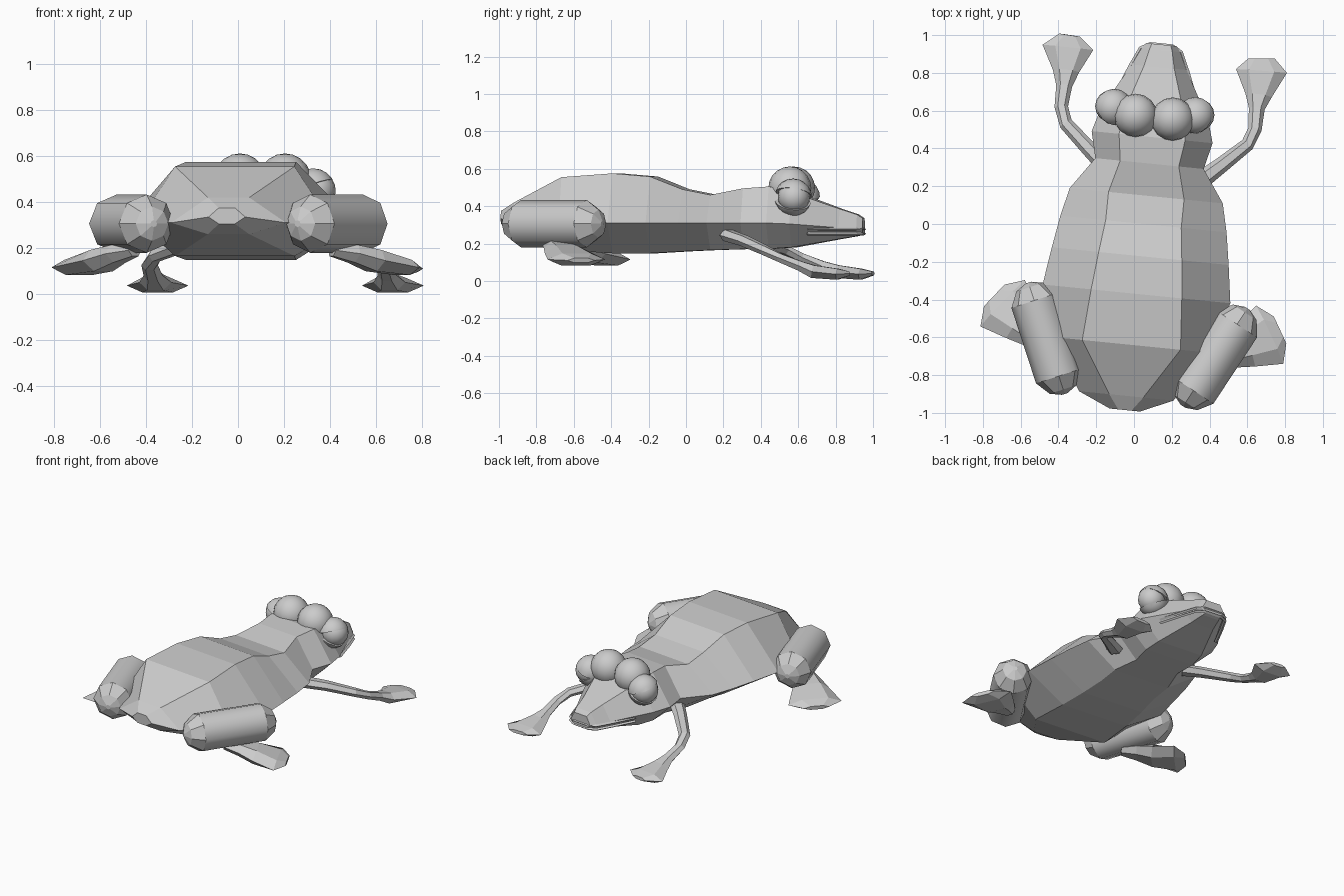
import bpy, bmesh, math
from mathutils import Vector, Matrix

# The whole trunk is turned slightly about z
def turn(x, y, z):
    return Vector((0.05 + x + 0.1 * y, y - 0.1 * x, z))

def finish(name, bm, smooth=None):
    bmesh.ops.recalc_face_normals(bm, faces=bm.faces)
    me = bpy.data.meshes.new(name)
    bm.to_mesh(me)
    bm.free()
    ob = bpy.data.objects.new(name, me)
    bpy.context.collection.objects.link(ob)
    if smooth:
        for p in me.polygons:
            p.use_smooth = smooth(p)
    return ob

def loft(name, rings, smooth=None):
    bm = bmesh.new()
    rows = [[bm.verts.new(p) for p in r] for r in rings]
    n = len(rows[0])
    for a, b in zip(rows, rows[1:]):
        for i in range(n):
            j = (i + 1) % n
            bm.faces.new((a[i], a[j], b[j], b[i]))
    bm.faces.new(rows[0])
    bm.faces.new(rows[-1])
    return finish(name, bm, smooth)

# Limb through (x, y, z, half width, half height) stations
def limb(name, stations, n=6, smooth=None):
    pts = [Vector(s[:3]) for s in stations]
    rings = []
    for i, s in enumerate(stations):
        t = pts[min(i + 1, len(pts) - 1)] - pts[max(i - 1, 0)]
        side = Vector((t.y, -t.x, 0)).normalized()
        up = side.cross(t.normalized())
        rings.append([pts[i] + side * s[3] * math.cos(k * math.tau / n)
                      + up * s[4] * math.sin(k * math.tau / n) for k in range(n)])
    return loft(name, rings, smooth)

# Body and head: y, side half width, top half width, z top, z side, z bottom
sections = [
    (-0.985, 0.08, 0.035, 0.375, 0.335, 0.305),
    (-0.91, 0.25, 0.09, 0.42, 0.31, 0.26),
    (-0.64, 0.42, 0.26, 0.555, 0.31, 0.165),
    (-0.37, 0.497, 0.24, 0.575, 0.31, 0.148),
    (-0.17, 0.468, 0.22, 0.558, 0.31, 0.148),
    (0.0, 0.44, 0.2, 0.49, 0.31, 0.158),
    (0.15, 0.405, 0.2, 0.46, 0.31, 0.165),
    (0.32, 0.287, 0.155, 0.495, 0.31, 0.17),
    (0.46, 0.32, 0.175, 0.505, 0.31, 0.172),
    (0.58, 0.285, 0.16, 0.475, 0.305, 0.18),
    (0.83, 0.145, 0.08, 0.385, 0.285, 0.225),
    (0.92, 0.105, 0.06, 0.355, 0.28, 0.24),
    (0.95, 0.08, 0.05, 0.335, 0.28, 0.25)]
loft("body", [[turn(w, y, zm), turn(t, y, zt), turn(-t, y, zt),
               turn(-w, y, zm), turn(-t, y, zb), turn(t, y, zb)]
              for y, w, t, zt, zm, zb in sections])

# Lips: two thin rims around the snout
for name, z in (("upper_lip", 0.277), ("lower_lip", 0.252)):
    path = [(0.21, 0.67), (0.15, 0.82), (0.105, 0.92), (0.06, 0.945),
            (-0.06, 0.945), (-0.105, 0.92), (-0.15, 0.82), (-0.21, 0.67)]
    limb(name, [(*turn(x, y, z), 0.012, 0.009) for x, y in path], 4)

# Eyes: brow bumps, eyeballs and eyelids
def ball(name, centre, r, cut=None):
    bm = bmesh.new()
    bmesh.ops.create_uvsphere(bm, u_segments=16, v_segments=10, radius=r)
    if cut:
        for co, no in cut:
            g = bm.verts[:] + bm.edges[:] + bm.faces[:]
            r2 = bmesh.ops.bisect_plane(bm, geom=g, plane_co=co, plane_no=no, clear_inner=True)
            ed = [e for e in r2["geom_cut"] if isinstance(e, bmesh.types.BMEdge)]
            bmesh.ops.edgeloop_fill(bm, edges=ed)
    bmesh.ops.translate(bm, verts=bm.verts, vec=centre)
    return finish(name, bm, lambda p: p.area < 0.004)

for tag, s in (("right", 1), ("left", -1)):
    ball("brow_" + tag, turn(s * 0.098, 0.565, 0.497), 0.115)
    eye = turn(s * 0.23, 0.6, 0.45)
    ball("eyeball_" + tag, eye, 0.086)
    lid = turn(s * 0.218, 0.595, 0.447)
    ball("upper_eyelid_" + tag, lid, 0.1, [((0, 0, 0.02), (-0.35 * s, 0.15, 1))])
    ball("lower_eyelid_" + tag, lid, 0.1, [((0, 0, -0.03), (-0.5 * s, -0.1, -1))])

# Front legs with flared hands
limb("front_leg_left", [
    (-0.12, 0.28, 0.245, 0.05, 0.035), (-0.23, 0.39, 0.215, 0.042, 0.032),
    (-0.36, 0.53, 0.165, 0.036, 0.028), (-0.385, 0.62, 0.125, 0.036, 0.026),
    (-0.37, 0.73, 0.08, 0.042, 0.03), (-0.36, 0.81, 0.05, 0.07, 0.04),
    (-0.35, 0.935, 0.036, 0.135, 0.034), (-0.34, 1.0, 0.04, 0.055, 0.012)])
limb("front_leg_right", [
    (0.34, 0.22, 0.245, 0.05, 0.035), (0.46, 0.31, 0.215, 0.042, 0.032),
    (0.6, 0.42, 0.165, 0.036, 0.028), (0.64, 0.5, 0.125, 0.036, 0.026),
    (0.65, 0.61, 0.08, 0.042, 0.03), (0.66, 0.68, 0.05, 0.07, 0.04),
    (0.675, 0.81, 0.036, 0.135, 0.034), (0.675, 0.876, 0.04, 0.07, 0.012)])

# Thighs: eight-sided capsules with faceted ends
def thigh(name, x, y, dx, dy):
    d = Vector((dx, dy, 0)).normalized()
    prof = [(-0.31, 0.015), (-0.285, 0.075), (-0.21, 0.127),
            (0.21, 0.127), (0.285, 0.075), (0.31, 0.015)]
    limb(name, [(x + d.x * a, y + d.y * a, 0.306, r, r) for a, r in prof], 8,
         lambda p: p.area > 0.025)

thigh("thigh_right", 0.43, -0.706, 0.55, 0.835)
thigh("thigh_left", -0.463, -0.605, -0.31, 0.95)

# Hind feet: flat fans beneath the thighs
def hind_foot(name, x, y, dx, dy):
    d = Vector((dx, dy, 0)).normalized()
    prof = [(0, 0.19, 0.04, 0.03), (0.1, 0.175, 0.08, 0.045),
            (0.2, 0.145, 0.12, 0.055), (0.34, 0.115, 0.17, 0.038),
            (0.4, 0.11, 0.08, 0.014)]
    limb(name, [(x + d.x * a, y + d.y * a, z, w, h) for a, z, w, h in prof])

hind_foot("hind_foot_right", 0.41, -0.73, 0.9, 0.42)
hind_foot("hind_foot_left", -0.45, -0.655, -0.71, 0.68)
